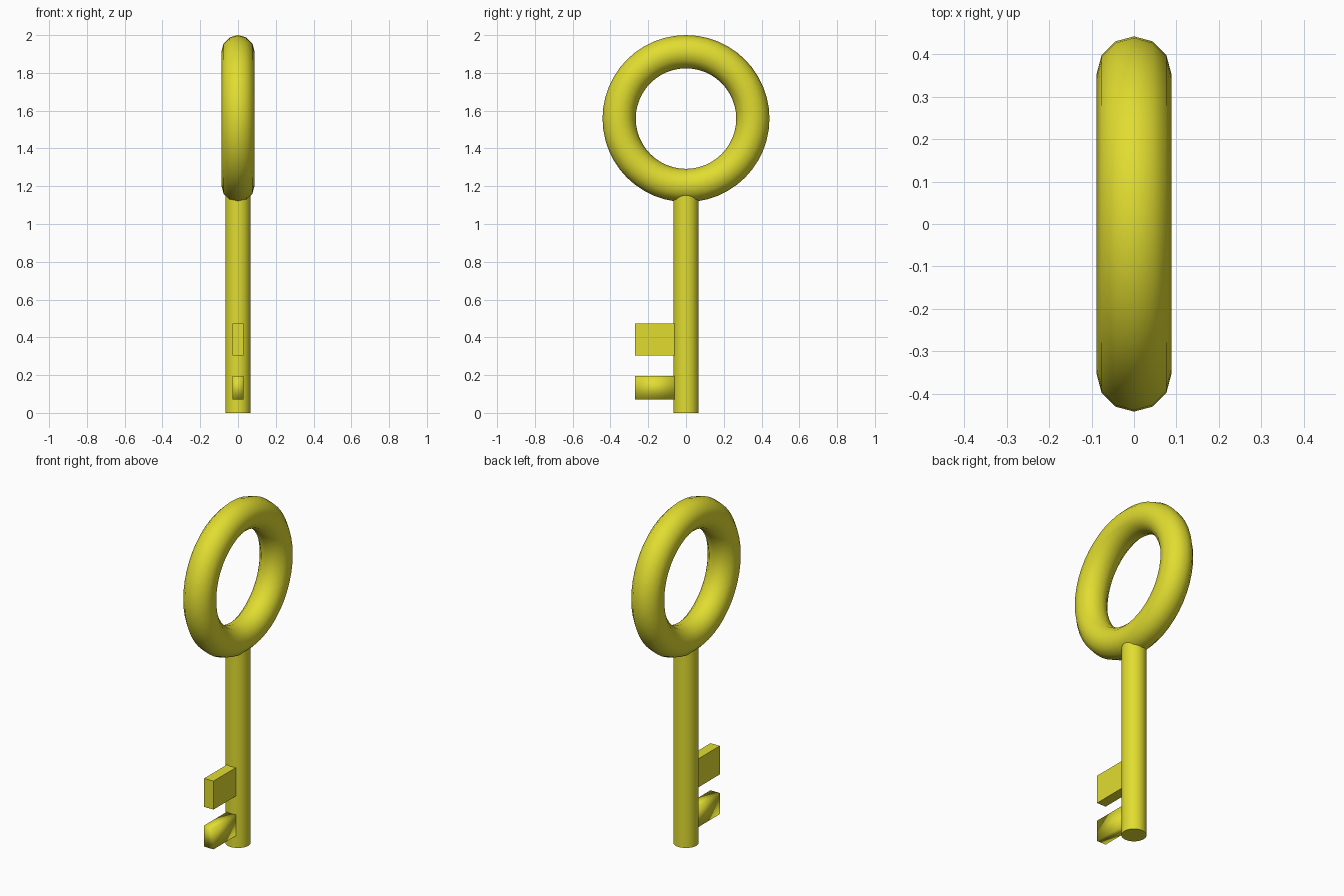
import bpy
import math

if "Cube" in bpy.data.objects:
    bpy.data.objects.remove(bpy.data.objects["Cube"])

# Brass-yellow colour shared by all parts
mat = bpy.data.materials.new("yellow_metal")
mat.diffuse_color = (0.75, 0.72, 0.03, 1)
mat.use_nodes = True
mat.node_tree.nodes["Principled BSDF"].inputs["Base Color"].default_value = mat.diffuse_color


def finish(name, angle=None):
    ob = bpy.context.object
    ob.name = name
    ob.data.materials.append(mat)
    if angle:
        bpy.ops.object.shade_smooth_by_angle(angle=math.radians(angle))
    return ob


def tooth(name, z0, z1):
    y0, y1 = -0.27, -0.05
    bpy.ops.mesh.primitive_cube_add(size=1, location=(0, (y0 + y1) / 2, (z0 + z1) / 2))
    bpy.context.object.scale = (0.06, y1 - y0, z1 - z0)
    bpy.ops.object.transform_apply(location=False, rotation=False, scale=True)
    return finish(name)


# Ring handle, standing in the YZ plane
bpy.ops.mesh.primitive_torus_add(major_radius=0.354, minor_radius=0.088,
                                 major_segments=48, minor_segments=12,
                                 location=(0, 0, 1.558),
                                 rotation=(0, math.radians(90), 0))
finish("ring_handle", 60)

# Round shaft, its top buried in the ring
top = 1.2
bpy.ops.mesh.primitive_cylinder_add(vertices=32, radius=0.067, depth=top,
                                    location=(0, 0, top / 2))
finish("shaft", 40)

# Two teeth on the -y side; the lower one is smooth shaded
tooth("upper_tooth", 0.305, 0.472)
tooth("lower_tooth", 0.072, 0.196)
bpy.ops.object.shade_smooth()
